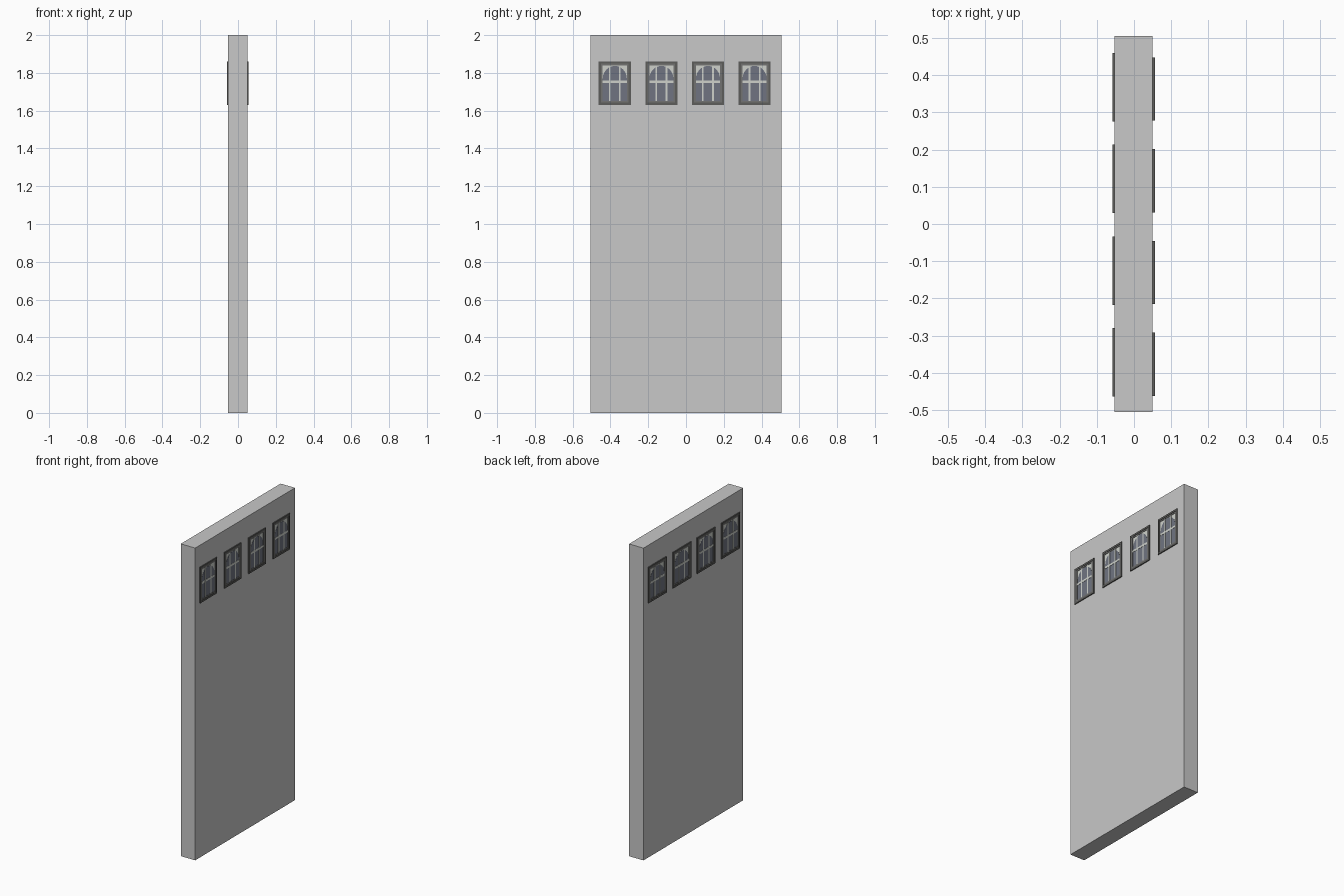
import bpy, bmesh, math

if "Cube" in bpy.data.objects:
    bpy.data.objects.remove(bpy.data.objects["Cube"])


def material(name, r, g, b):
    m = bpy.data.materials.new(name)
    m.diffuse_color = (r, g, b, 1)
    m.use_nodes = True
    m.node_tree.nodes["Principled BSDF"].inputs["Base Color"].default_value = m.diffuse_color
    return m


WALL = material("wall grey", 0.58, 0.58, 0.58)
FRAME = material("frame dark grey", 0.11, 0.11, 0.105)
SASH = material("sash grey", 0.17, 0.17, 0.165)
LIGHT = material("pale bars", 0.62, 0.64, 0.60)
GLASS = material("blue grey glass", 0.16, 0.175, 0.22)


def prism(name, outline, x0, x1, mat):
    """Extrude a (y, z) outline from x0 to x1."""
    bm = bmesh.new()
    a = [bm.verts.new((x0, y, z)) for y, z in outline]
    b = [bm.verts.new((x1, y, z)) for y, z in outline]
    n = len(a)
    bm.faces.new(a)
    bm.faces.new(b[::-1])
    for i in range(n):
        j = (i + 1) % n
        bm.faces.new((a[i], b[i], b[j], a[j]))
    bmesh.ops.recalc_face_normals(bm, faces=bm.faces)
    me = bpy.data.meshes.new(name)
    bm.to_mesh(me)
    bm.free()
    me.materials.append(mat)
    ob = bpy.data.objects.new(name, me)
    bpy.context.collection.objects.link(ob)
    return ob


def rect(y, z, w, h):
    return [(y - w / 2, z - h / 2), (y + w / 2, z - h / 2),
            (y + w / 2, z + h / 2), (y - w / 2, z + h / 2)]


def ring(name, y, z, w, h, t, x0, x1, mat):
    """Rectangular frame made of four bars."""
    for s in (-1, 1):
        prism(name + "_side", rect(y + s * (w - t) / 2, z, t, h), x0, x1, mat)
        prism(name + "_rail", rect(y, z + s * (h - t) / 2, w - 2 * t, t), x0, x1, mat)


def window(side, x, y, w):
    z, h = 1.746, 0.23
    out = lambda d: x + side * d
    # stepped frame
    ring("window_frame", y, z, w, h, 0.012, x, out(0.006), FRAME)
    iw, ih = w - 0.024, h - 0.024
    ring("window_sash", y, z, iw, ih, 0.009, x, out(0.004), SASH)
    # pale backing panel
    pw, ph = iw - 0.018, ih - 0.018
    prism("window_panel", rect(y, z, pw, ph), x, out(0.0015), LIGHT)
    # arched glass
    bottom, spring, top = z - ph / 2, z + 0.022, z + ph / 2 - 0.003
    arch = [(y - pw / 2, bottom), (y + pw / 2, bottom)]
    for i in range(13):
        t = math.pi * i / 12
        arch.append((y + pw / 2 * math.cos(t), spring + (top - spring) * math.sin(t)))
    prism("window_glass", arch, x, out(0.0025), GLASS)
    # glazing bars
    for s in (-1, 1):
        prism("vertical_bar", rect(y + s * 0.027, z, 0.009, ph), x, out(0.004), LIGHT)
    prism("horizontal_bar", rect(y, z + 0.007, pw, 0.013), x, out(0.0038), LIGHT)


# wall slab
prism("wall_slab", rect(0, 1, 1.01, 2.0), -0.052, 0.05, WALL)

# four windows on each face
for k in range(4):
    yc = -0.372 + 0.2467 * k
    window(1, 0.05, yc - 0.005, 0.17)
    window(-1, -0.052, yc, 0.184)
